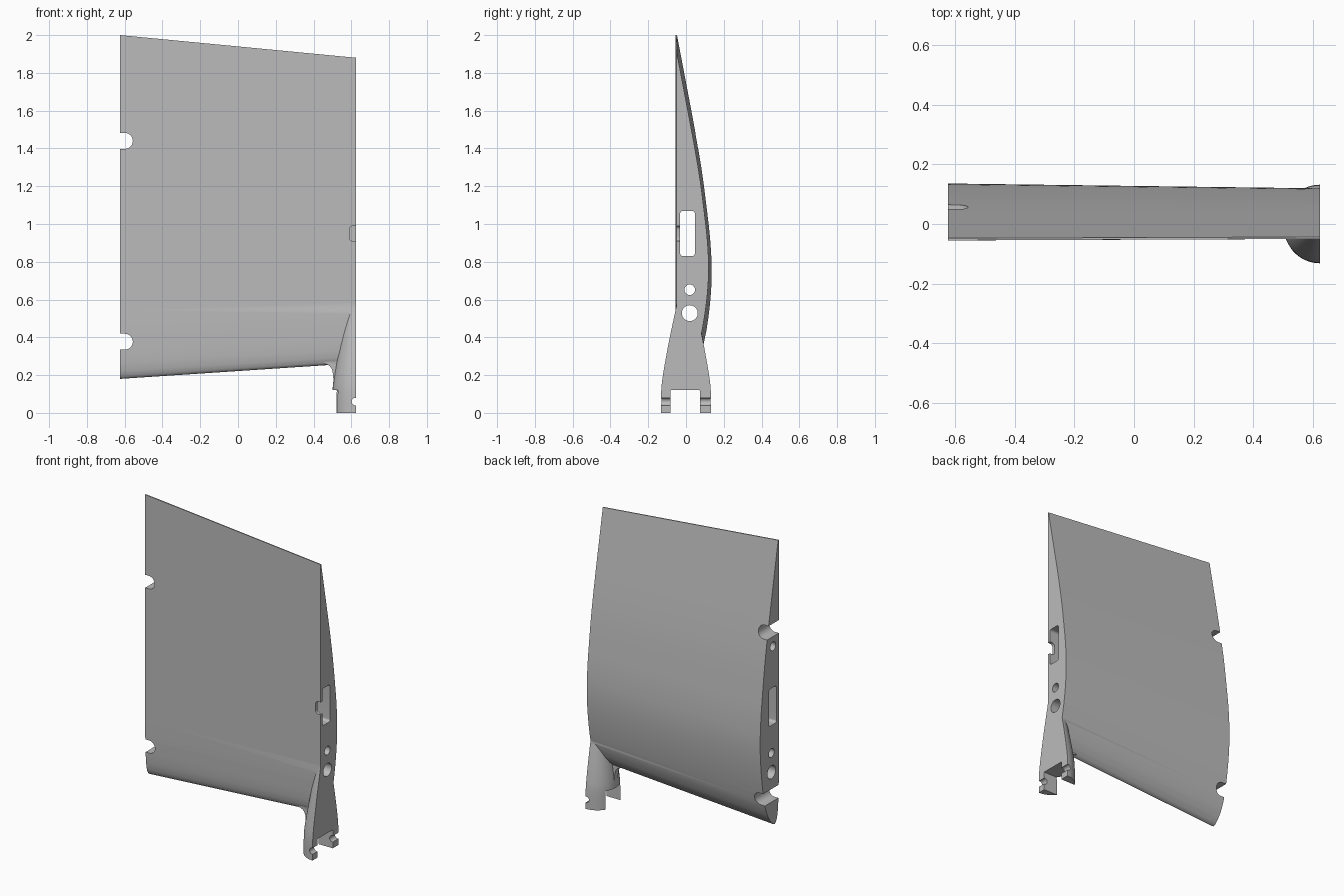
import bpy, bmesh, math
from mathutils import Vector

cube = bpy.data.objects.get("Cube")
if cube:
    bpy.data.objects.remove(cube, do_unlink=True)

END = 0.625      # half span of the panel

grey = bpy.data.materials.new("light_grey")
grey.use_nodes = True
grey.diffuse_color = (0.5, 0.5, 0.5, 1)
bsdf = next(n for n in grey.node_tree.nodes if n.type == 'BSDF_PRINCIPLED')
bsdf.inputs["Base Color"].default_value = grey.diffuse_color


def spline(points, steps=4):
    """Smooth curve through 2D points."""
    p = [Vector(q) for q in points]
    out = []
    for i in range(len(p) - 1):
        a, b, c, d = p[max(i - 1, 0)], p[i], p[i + 1], p[min(i + 2, len(p) - 1)]
        for s in range(steps):
            t = s / steps
            out.append(0.5 * (2 * b + (c - a) * t + (2 * a - 5 * b + 4 * c - d) * t * t
                              + (3 * b - a - 3 * c + d) * t ** 3))
    return out + [p[-1]]


def loft(name, rings):
    """Closed solid through rings with equal point counts."""
    bm = bmesh.new()
    rows = [[bm.verts.new(v) for v in ring] for ring in rings]
    n = len(rows[0])
    for a, b in zip(rows, rows[1:]):
        for i in range(n):
            j = (i + 1) % n
            bm.faces.new((a[i], a[j], b[j], b[i]))
    bm.faces.new(rows[0])
    bm.faces.new(rows[-1])
    bmesh.ops.recalc_face_normals(bm, faces=bm.faces)
    mesh = bpy.data.meshes.new(name)
    bm.to_mesh(mesh)
    bm.free()
    mesh.materials.append(grey)
    obj = bpy.data.objects.new(name, mesh)
    bpy.context.collection.objects.link(obj)
    return obj


def prism(name, outline, axis, lo, hi):
    """Extrude an outline with height z along x or y."""
    place = (lambda u, v, d: (d, u, v)) if axis == 'x' else (lambda u, v, d: (u, d, v))
    return loft(name, [[place(u, v, d) for u, v in outline] for d in (lo, hi)])


def rounded(cu, cv, w, h, r, n=12):
    """Rounded rectangle; a circle when r is half of both sides."""
    pts = []
    for k, (su, sv) in enumerate(((1, 1), (-1, 1), (-1, -1), (1, -1))):
        for i in range(n + 1):
            a = math.pi / 2 * (k + i / n)
            p = (cu + su * (w / 2 - r) + r * math.cos(a), cv + sv * (h / 2 - r) + r * math.sin(a))
            if not pts or math.dist(p, pts[-1]) > 1e-5:
                pts.append(p)
    if math.dist(pts[0], pts[-1]) < 1e-5:
        pts.pop()
    return pts


def combine(target, tool, operation):
    mod = target.modifiers.new("combine", 'BOOLEAN')
    mod.operation, mod.solver, mod.object = operation, 'EXACT', tool
    bpy.context.view_layer.objects.active = target
    bpy.ops.object.modifier_apply(modifier=mod.name)
    bpy.data.objects.remove(tool, do_unlink=True)


# Airfoil in percent of chord: curved back, then nearly flat front
back = [(0, 2.4), (0.4, 3.3), (1.25, 4.2), (2.5, 5.2), (5, 6.6), (10, 8.2), (20, 9.8), (30, 10.5),
        (40, 10.1), (50, 9.0), (60, 7.7), (70, 6.05), (80, 4.2), (90, 2.3), (100, 0.4)]
front = [(100, 0), (60, 0), (20, 0), (10, 0.2), (5, 0.5), (2.5, 0.9), (1.25, 1.3), (0.4, 1.8), (0, 2.4)]
section = spline(back) + spline(front)[:-1]


def wing_ring(x):
    f = (x + END) / (2 * END)
    lead, trail, face = 0.18 + 0.083 * f, 2.0 - 0.12 * f, -0.055 + 0.005 * f
    chord = (trail - lead) / 100
    return [(x, face + h * chord, lead + t * chord) for t, h in section]


panel = loft("wing_panel", [wing_ring(-END), wing_ring(END + 0.05)])

# Flared round mount at the lower corner
flare = spline([(0, 0.132), (0.12, 0.131), (0.2, 0.122), (0.3, 0.105), (0.4, 0.086),
                (0.48, 0.069), (0.56, 0.052), (0.62, 0.04)])
N = 64
mount = loft("mount", [[(END + 0.95 * r * math.cos(math.tau * i / N), r * math.sin(math.tau * i / N), z)
                        for i in range(N)] for z, r in flare])
combine(panel, mount, 'UNION')

# Fillet between the leading edge and the mount
fillet = spline([(0.452, 0.262), (0.48, 0.252), (0.497, 0.23), (0.503, 0.2), (0.506, 0.15)])
combine(panel, prism("fillet", fillet + [(0.56, 0.15), (0.56, 0.3), (0.46, 0.3)], 'y', -0.028, 0.01), 'UNION')

# Trim the mount end flush
combine(panel, prism("trim", rounded(0, 1, 2, 3, 0.1, 1), 'x', END, END + 0.5), 'DIFFERENCE')

# Spanwise channel and spar holes, blind pin hole, gap between the feet
for u, v, w, h, r, lo, hi in (
        (0.008, 0.95, 0.078, 0.24, 0.015, -1, 1),
        (0.02, 0.652, 0.056, 0.056, 0.028, -1, 1),
        (0.02, 0.528, 0.084, 0.084, 0.042, -1, 1),
        (0.005, 1.335, 0.056, 0.056, 0.028, -1, -0.4),
        (-0.004, 0, 0.158, 0.24, 0.004, 0.3, 1)):
    combine(panel, prism("hole", rounded(u, v, w, h, r), 'x', lo, hi), 'DIFFERENCE')

# Hinge notches, front latch notch and foot notches
for u, v, w, h, r, lo, hi in (
        (-0.63, 1.44, 0.146, 0.084, 0.042, -0.3, 0.3),
        (-0.63, 0.377, 0.146, 0.084, 0.042, -0.3, 0.3),
        (0.65, 0.95, 0.122, 0.08, 0.02, -0.3, 0.0),
        (0.622, 0.06, 0.04, 0.04, 0.02, -0.3, 0.3)):
    combine(panel, prism("notch", rounded(u, v, w, h, r), 'y', lo, hi), 'DIFFERENCE')

# Smooth skin with sharp cut edges
bpy.ops.object.select_all(action='DESELECT')
panel.select_set(True)
bpy.context.view_layer.objects.active = panel
bpy.ops.object.shade_smooth_by_angle(angle=math.radians(30))
